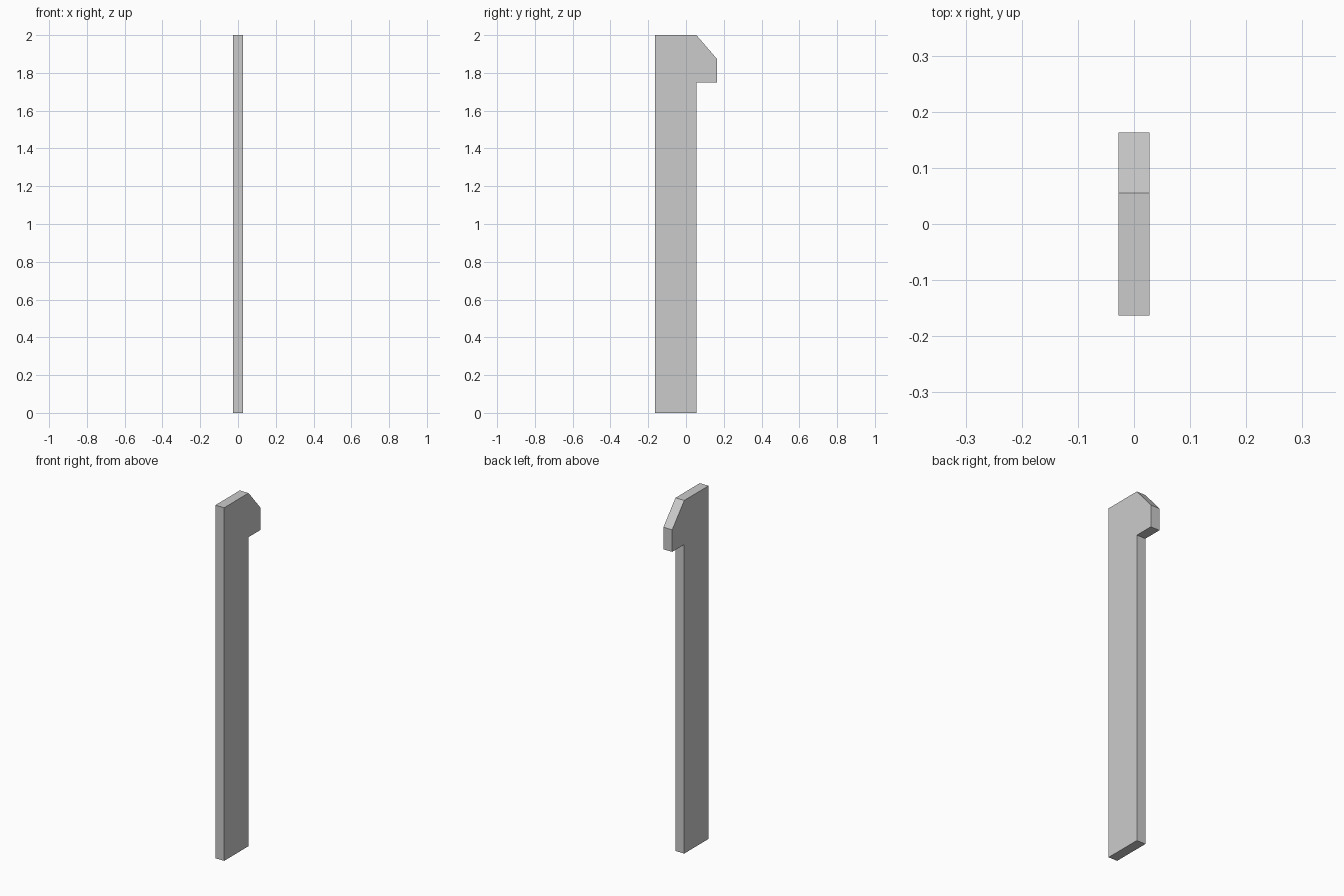
import bpy
import bmesh

cube = bpy.data.objects.get("Cube")
if cube:
    bpy.data.objects.remove(cube, do_unlink=True)

# Plain grey material
GREY = (0.6, 0.6, 0.6, 1.0)
grey = bpy.data.materials.new("plain_grey")
grey.use_nodes = True
grey.diffuse_color = GREY
for node in grey.node_tree.nodes:
    if node.type == 'BSDF_PRINCIPLED':
        node.inputs["Base Color"].default_value = GREY

# Side profile (y, z): upright plank with a chamfered hook at the top rear
HALF_WIDTH = 0.0275
FRONT, STEM_BACK, HOOK_BACK = -0.163, 0.055, 0.163
TOP, CHAMFER, HOOK_BOTTOM = 2.0, 1.875, 1.75
profile = [
    (FRONT, 0), (STEM_BACK, 0), (STEM_BACK, HOOK_BOTTOM),
    (HOOK_BACK, HOOK_BOTTOM), (HOOK_BACK, CHAMFER),
    (STEM_BACK, TOP), (FRONT, TOP),
]

# Extrude the profile across the width
bm = bmesh.new()
side = bm.faces.new([bm.verts.new((-HALF_WIDTH, y, z)) for y, z in profile])
result = bmesh.ops.extrude_face_region(bm, geom=[side], use_keep_orig=True)
moved = [g for g in result["geom"] if isinstance(g, bmesh.types.BMVert)]
bmesh.ops.translate(bm, verts=moved, vec=(2 * HALF_WIDTH, 0, 0))
bmesh.ops.recalc_face_normals(bm, faces=bm.faces)

mesh = bpy.data.meshes.new("hooked_plank")
bm.to_mesh(mesh)
bm.free()
mesh.materials.append(grey)
plank = bpy.data.objects.new("hooked_plank", mesh)
bpy.context.collection.objects.link(plank)
